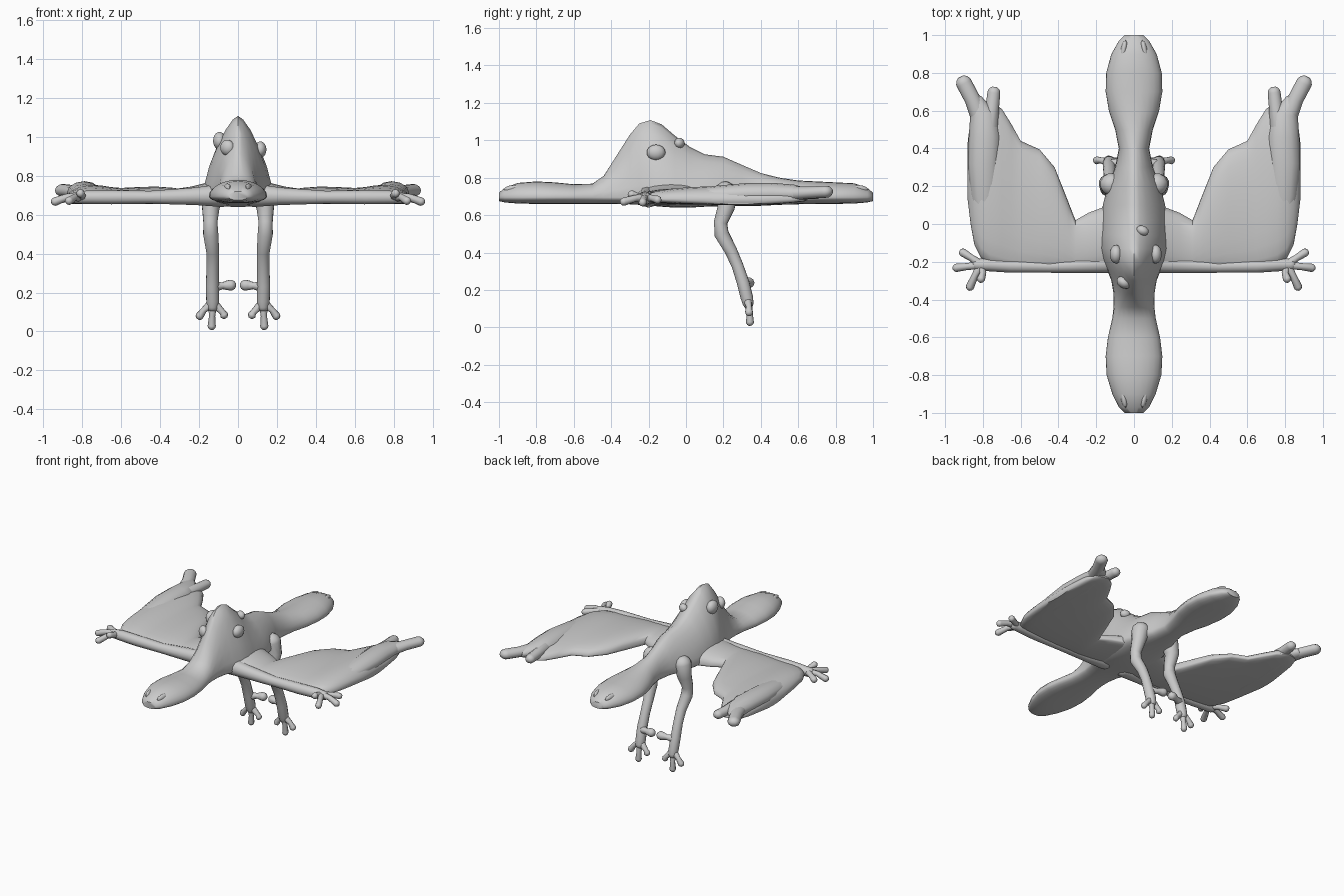
import bpy, bmesh, math
from mathutils import Vector, Matrix

grey = bpy.data.materials.new("pale grey")
grey.diffuse_color = (0.6, 0.6, 0.6, 1)


def finish(bm, name, mirror=False, angle=50):
    bmesh.ops.recalc_face_normals(bm, faces=bm.faces[:])
    mesh = bpy.data.meshes.new(name)
    bm.to_mesh(mesh)
    bm.free()
    mesh.materials.append(grey)
    ob = bpy.data.objects.new(name, mesh)
    bpy.context.collection.objects.link(ob)
    bpy.ops.object.select_all(action='DESELECT')
    ob.select_set(True)
    bpy.context.view_layer.objects.active = ob
    bpy.ops.object.shade_smooth_by_angle(angle=math.radians(angle))
    if mirror:
        ob.modifiers.new("Mirror", 'MIRROR')
    return ob


def skin_rings(bm, rings):
    """Join closed rings of points into a capped surface."""
    vs = [[bm.verts.new(p) for p in r] for r in rings]
    n = len(vs[0])
    for a, b in zip(vs, vs[1:]):
        for i in range(n):
            j = (i + 1) % n
            bm.faces.new((a[i], a[j], b[j], b[i]))
    bm.faces.new(vs[0])
    bm.faces.new(vs[-1])


def tube(bm, pts, n=10, flat=1.0):
    """Round-ended limb through (x, y, z, radius) points."""
    p = [Vector(q[:3]) for q in pts]
    r = [q[3] for q in pts]
    d0, d1 = (p[0] - p[1]).normalized(), (p[-1] - p[-2]).normalized()
    caps = [(0.3, 0.95), (0.65, 0.75), (0.92, 0.38)]
    start = [(p[0] + d0 * r[0] * a, r[0] * b) for a, b in reversed(caps)]
    end = [(p[-1] + d1 * r[-1] * a, r[-1] * b) for a, b in caps]
    path = start + list(zip(p, r)) + end
    side, rings = None, []
    for i, (c, rad) in enumerate(path):
        t = (path[min(i + 1, len(path) - 1)][0] - path[max(i - 1, 0)][0]).normalized()
        if side is None:
            side = t.cross(Vector((0, 0, 1)))
            if side.length < 0.2:
                side = Vector((1, 0, 0))
        side = (side - t * side.dot(t)).normalized()
        up = side.cross(t)
        rings.append([c + side * rad * math.cos(a) + up * rad * flat * math.sin(a)
                      for a in (2 * math.pi * k / n for k in range(n))])
    skin_rings(bm, rings)


def ball(bm, centre, size, turn=0.0):
    m = (Matrix.Translation(centre) @ Matrix.Rotation(turn, 4, 'Z')
         @ Matrix.Diagonal((*size, 1)))
    bmesh.ops.create_uvsphere(bm, u_segments=14, v_segments=10, radius=1, matrix=m)


# body with tall head and a flat paddle at each end: y, half width, top, bottom
body = [(-1, .05, .72, .675), (-.97, .08, .745, .668), (-.9, .115, .772, .662),
        (-.8, .145, .78, .66), (-.7, .15, .775, .66), (-.6, .138, .765, .66),
        (-.5, .115, .768, .66), (-.44, .108, .81, .66), (-.37, .108, .92, .66),
        (-.3, .12, 1.03, .658), (-.25, .14, 1.09, .655), (-.19, .165, 1.108, .65),
        (-.13, .18, 1.085, .645), (-.06, .18, 1.025, .64), (.02, .175, .965, .64),
        (.1, .165, .925, .645), (.2, .14, .912, .648), (.3, .1, .868, .65),
        (.4, .08, .825, .65), (.5, .1, .8, .655), (.6, .133, .785, .658),
        (.7, .15, .78, .66), (.8, .147, .775, .66), (.9, .12, .77, .662),
        (.97, .08, .745, .668), (1, .05, .72, .675)]
bm = bmesh.new()
rings = []
for y, w, top, bot in body:
    mid = .695
    e = 1.0 + .35 * min(1, max(0, (top - .79) / .15))
    ring = []
    for k in range(24):
        a = 2 * math.pi * k / 24
        c, s = math.cos(a), math.sin(a)
        x = w * math.copysign(abs(c) ** (e if s > 0 else .8), c)
        z = mid + (top - mid) * s ** e if s > 0 else mid + (mid - bot) * s
        ring.append((x, y, z))
    rings.append(ring)
skin_rings(bm, rings)
finish(bm, "body")

# slotted nostril ridges on both paddles
bm = bmesh.new()
for s in (-1, 1):
    ball(bm, (.055, s * .92, .737), (.016, .055, .023), s * .2)
finish(bm, "paddle_ridges", True)

# four scattered eyes
bm = bmesh.new()
ball(bm, (.115, -.16, .935), (.032, .05, .042))
ball(bm, (-.095, -.16, .98), (.034, .05, .046))
ball(bm, (.045, -.035, .985), (.034, .026, .028), -.4)
ball(bm, (-.055, -.31, .945), (.04, .03, .04), -.6)
finish(bm, "eyes")

# wing membranes: x, front edge, rear edge, top
wing = [(.06, -.24, .14, .8), (.16, -.25, .09, .765), (.24, -.25, .06, .745),
        (.31, -.25, .02, .735), (.345, -.25, .11, .74), (.38, -.25, .2, .742),
        (.42, -.25, .3, .745), (.5, -.25, .395, .743), (.6, -.245, .44, .738),
        (.65, -.24, .53, .742), (.7, -.235, .61, .75), (.76, -.22, .65, .755),
        (.81, -.18, .64, .75), (.845, -.11, .62, .735), (.865, 0, .56, .72),
        (.882, .14, .42, .695)]
bm = bmesh.new()
rings, steps = [], 12
for x, front, rear, top in wing:
    upper, lower = [], []
    for k in range(steps + 1):
        t = .5 - .5 * math.cos(math.pi * k / steps)
        y = front + (rear - front) * t
        h = math.sin(math.pi * k / steps)
        upper.append((x, y, .687 + (top - .687) * h ** .8))
        lower.append((x, y, .680 - .024 * h))
    rings.append(upper + lower[::-1])
skin_rings(bm, rings)
finish(bm, "wings", True)

# thick leading arms ending in splayed fingers
bm = bmesh.new()
tube(bm, [(.08, -.2, .70, .06), (.22, -.215, .695, .045), (.45, -.225, .69, .033),
          (.65, -.222, .69, .036), (.77, -.215, .69, .035), (.83, -.215, .688, .03)], 12)
for mid, tip in (((.86, -.18, .69), (.905, -.152, .682)),
                 ((.88, -.225, .69), (.94, -.232, .668)),
                 ((.84, -.27, .69), (.868, -.332, .672)),
                 ((.80, -.26, .70), (.81, -.29, .71))):
    tube(bm, [(.81, -.215, .69, .025), (*mid, .018), (*tip, .022)], 8)
finish(bm, "arms", True)

# swollen outer rear limbs with two toes each
bm = bmesh.new()
tube(bm, [(.79, -.02, .695, .04), (.79, .15, .705, .075), (.795, .32, .713, .085),
          (.79, .46, .715, .085), (.8, .58, .715, .07), (.835, .64, .715, .045)], 12, .68)
tube(bm, [(.81, .55, .715, .05), (.855, .66, .72, .042), (.9, .745, .725, .042)], 10, .8)
tube(bm, [(.765, .52, .715, .05), (.75, .62, .715, .036), (.742, .695, .715, .034)], 10, .9)
finish(bm, "outer_limbs", True)

# hanging legs with bent knees and clawed feet
bm = bmesh.new()
tube(bm, [(.12, .21, .72, .06), (.14, .215, .64, .047), (.142, .185, .56, .037),
          (.14, .19, .5, .04), (.13, .24, .41, .034), (.13, .275, .33, .032),
          (.132, .305, .24, .034), (.13, .325, .16, .034), (.13, .332, .13, .03)], 12)
for mid, tip in (((.08, .337, .1), (.072, .337, .085)),
                 ((.133, .34, .08), (.135, .342, .028)),
                 ((.175, .337, .11), (.197, .337, .08))):
    tube(bm, [(.13, .328, .15, .025), (*mid, .016), (*tip, .021)], 8)
tube(bm, [(.125, .312, .23, .03), (.08, .33, .235, .018), (.055, .335, .237, .026),
          (.038, .337, .238, .029)], 10)
finish(bm, "hanging_legs", True)
